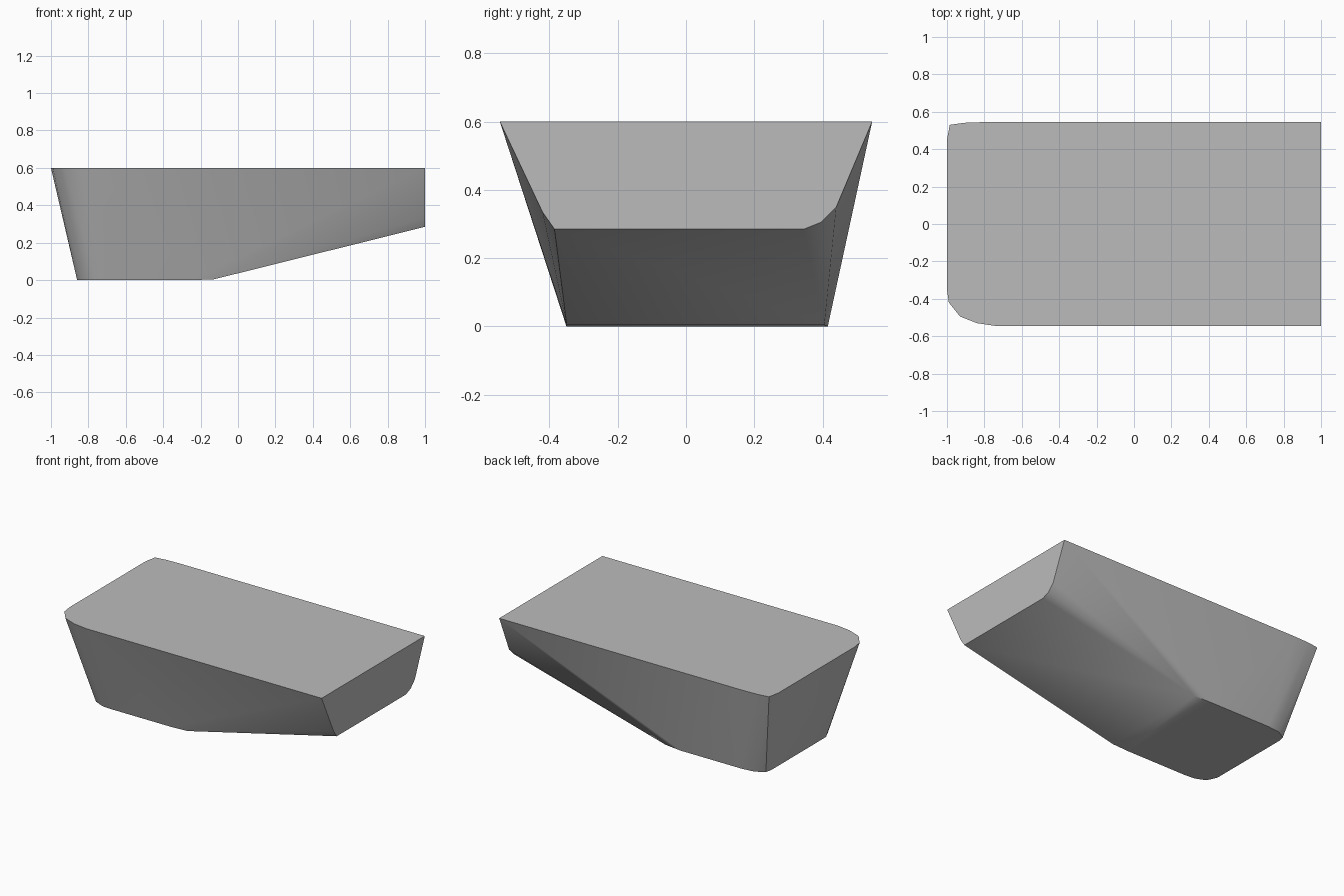
import bpy
import bmesh

cube = bpy.data.objects.get("Cube")
if cube:
    bpy.data.objects.remove(cube, do_unlink=True)

TOP = 0.6
END = 1.0

# Rim outline, with a broad front corner and a tight back corner
rim = [(END, -0.545), (-0.74, -0.545), (-0.84, -0.53), (-0.93, -0.495),
       (-0.99, -0.42), (-1.0, -0.35), (-1.0, 0.45), (-0.985, 0.53),
       (-0.91, 0.541), (-0.8, 0.545), (END, 0.545)]

# Flat floor outline
floor = [(-0.25, -0.35), (-0.69, -0.35), (-0.76, -0.345), (-0.83, -0.315),
         (-0.86, -0.25), (-0.86, 0.33), (-0.85, 0.37), (-0.79, 0.405),
         (-0.7, 0.415), (-0.25, 0.415)]

# Softened bend where the floor turns up into the ramp
bend = [(-0.13, -0.349, 0.004), (-0.13, 0.405, 0.004)]

# Lower edge of the flat end, as y and z
end_edge = [(-0.42, 0.335), (-0.385, 0.285), (0.345, 0.285),
            (0.395, 0.305), (0.44, 0.35)]

points = [(x, y, TOP) for x, y in rim]
points += [(x, y, 0) for x, y in floor]
points += bend
points += [(END, y, z) for y, z in end_edge]

# Solid body skinned around the outlines
bm = bmesh.new()
for p in points:
    bm.verts.new(p)
bmesh.ops.convex_hull(bm, input=bm.verts[:])
bmesh.ops.delete(bm, geom=[v for v in bm.verts if not v.link_faces], context='VERTS')
bmesh.ops.dissolve_limit(bm, angle_limit=0.005, verts=bm.verts[:], edges=bm.edges[:])
bmesh.ops.recalc_face_normals(bm, faces=bm.faces[:])
mesh = bpy.data.meshes.new("tapered_body")
bm.to_mesh(mesh)
bm.free()
body = bpy.data.objects.new("tapered_body", mesh)
bpy.context.collection.objects.link(body)

# Plain grey
grey = bpy.data.materials.new("plain_grey")
grey.use_nodes = True
colour = (0.5, 0.5, 0.5, 1)
grey.diffuse_color = colour
for node in grey.node_tree.nodes:
    if node.type == 'BSDF_PRINCIPLED':
        node.inputs["Base Color"].default_value = colour
mesh.materials.append(grey)

# Smooth rounded corners, crisp rim and floor
bpy.ops.object.select_all(action='DESELECT')
body.select_set(True)
bpy.context.view_layer.objects.active = body
bpy.ops.object.shade_smooth_by_angle(angle=0.6)
